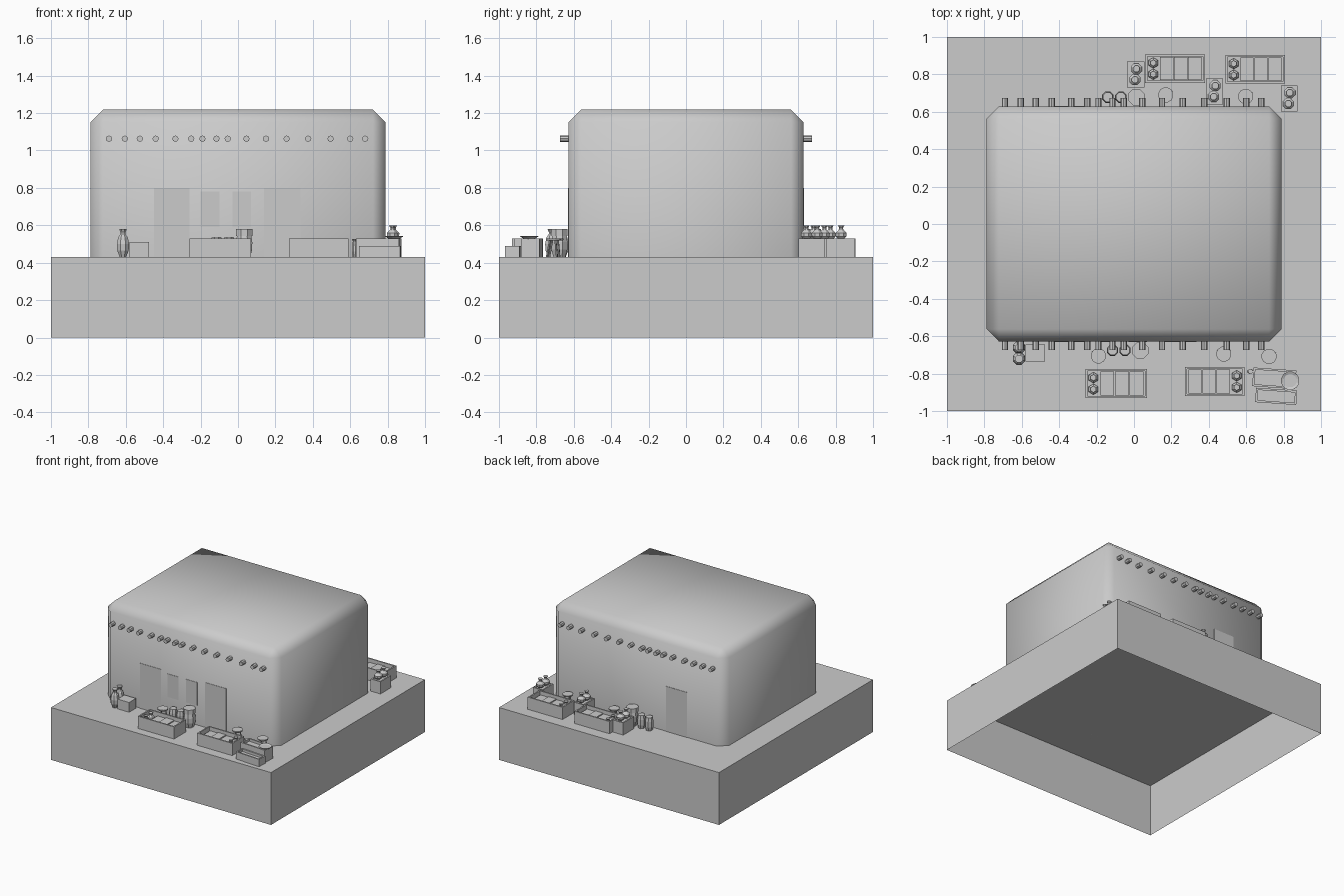
import bpy, bmesh, math
from mathutils import Matrix, Vector

if "Cube" in bpy.data.objects:
    bpy.data.objects.remove(bpy.data.objects["Cube"])

G = 0.43  # ground level on top of the plinth


def finish(name, bm, smooth=False):
    bmesh.ops.recalc_face_normals(bm, faces=bm.faces[:])
    me = bpy.data.meshes.new(name)
    bm.to_mesh(me)
    bm.free()
    for p in me.polygons:
        p.use_smooth = smooth
    ob = bpy.data.objects.new(name, me)
    bpy.context.collection.objects.link(ob)
    return ob


def add_box(bm, x0, x1, y0, y1, z0, z1):
    m = Matrix.Translation(((x0 + x1) / 2, (y0 + y1) / 2, (z0 + z1) / 2))
    m = m @ Matrix.Diagonal((x1 - x0, y1 - y0, z1 - z0, 1))
    return bmesh.ops.create_cube(bm, size=1, matrix=m)["verts"]


def lathe(name, profile, x, y, z, n=8):
    bm = bmesh.new()
    rings = []
    for r, h in profile:
        rings.append([bm.verts.new((x + r * math.cos(2 * math.pi * (i + .5) / n),
                                    y + r * math.sin(2 * math.pi * (i + .5) / n),
                                    z + h)) for i in range(n)])
    for a, b in zip(rings, rings[1:]):
        for i in range(n):
            bm.faces.new((a[i], a[(i + 1) % n], b[(i + 1) % n], b[i]))
    bm.faces.new(rings[0])
    bm.faces.new(rings[-1])
    return finish(name, bm)


def open_shell(name, size, z0, z1, cut, smooth):
    # box without its floor, optionally chamfered on sides and top
    bm = bmesh.new()
    add_box(bm, -size[0], size[0], -size[1], size[1], z0, z1)
    if cut:
        edges = [e for e in bm.edges if max(v.co.z for v in e.verts) > z1 - .001]
        bmesh.ops.bevel(bm, geom=edges, offset=cut, segments=1, affect='EDGES', profile=.5)
    low = [f for f in bm.faces if all(v.co.z < z0 + .001 for v in f.verts)]
    bmesh.ops.delete(bm, geom=low, context='FACES')
    return finish(name, bm, smooth)


# Plinth and adobe building
open_shell("plinth", (1, 1), 0, G, 0, False)
open_shell("adobe_building", (.788, .628), G, 1.218, .066, True)

# Roof beams poking out of the front and back walls
beam_x = [-.69, -.605, -.525, -.44, -.335, -.25, -.19, -.115,
          -.055, .045, .15, .26, .375, .495, .6, .68]
bm = bmesh.new()
for x in beam_x:
    m = Matrix.Translation((x, 0, 1.063)) @ Matrix.Rotation(math.pi / 2, 4, 'X')
    bmesh.ops.create_cone(bm, cap_ends=True, segments=8, radius1=.017,
                          radius2=.017, depth=1.345, matrix=m)
finish("roof_beams", bm)

# Doors and windows: thin panels on the walls
for name, x0, x1, z0, z1, side in [
        ("left_door", -.45, -.26, G, .8, -1), ("right_door", .14, .335, G, .8, -1),
        ("left_window", -.2, -.1, .59, .78, -1), ("right_window", -.03, .07, .59, .78, -1),
        ("back_door", -.45, -.26, G, .8, 1)]:
    bm = bmesh.new()
    y = side * .628
    add_box(bm, x0, x1, y - .003, y + .003, z0, z1)
    panel = finish(name, bm)
    mat = bpy.data.materials.new(name + "_shade")
    mat.diffuse_color = (.55, .55, .55, 1)
    mat.use_nodes = True
    mat.node_tree.nodes["Principled BSDF"].inputs["Base Color"].default_value = mat.diffuse_color
    panel.data.materials.append(mat)

# Pottery profiles (radius, height)
VASE = [(.018, 0), (.033, .035), (.036, .07), (.028, .105), (.015, .122), (.014, .132), (.022, .15)]
POT = [(.016, 0), (.031, .015), (.032, .032), (.014, .05), (.011, .06), (.019, .073)]
DRUM = [(.026, 0), (.033, .03), (.033, .075), (.027, .108)]
BIG_DRUM = [(.034, 0), (.046, .04), (.047, .08), (.042, .112), (.047, .114), (.047, .15)]


def crate(name, x0, x1, y0, y1, top, floor):
    # four walls, raised floor
    t = .011
    bm = bmesh.new()
    add_box(bm, x0, x1, y0, y0 + t, G, top)
    add_box(bm, x0, x1, y1 - t, y1, G, top)
    add_box(bm, x0, x0 + t, y0 + t, y1 - t, G, top)
    add_box(bm, x1 - t, x1, y0 + t, y1 - t, G, top)
    add_box(bm, x0 + t, x1 - t, y0 + t, y1 - t, G, floor)
    return finish(name, bm)


def goods_crate(name, x0, x1, y0, y1, pots_left):
    # long crate: two pots at one end, three flat goods beside them
    crate(name, x0, x1, y0, y1, .53, .468)
    s = 1 if pots_left else -1
    start = x0 if pots_left else x1
    for k in (.3, .7):
        lathe(name + "_pot", [(r * .9, h * .85) for r, h in POT],
              start + s * .043, y0 + (y1 - y0) * k, .468, 6)
    bm = bmesh.new()
    w = (x1 - x0 - .095) / 3
    for i in range(3):
        a = start + s * (.08 + i * w)
        b = a + s * (w - .004)
        add_box(bm, min(a, b), max(a, b), y0 + .014, y1 - .014, .468, .50 + .006 * (i % 2))
    finish(name + "_goods", bm)


def pot_crate(name, x0, x1, y0, y1):
    # small crate with two pots standing proud
    crate(name, x0, x1, y0, y1, .53, .524)
    for k, d in ((.3, -.004), (.72, .004)):
        lathe(name + "_pot", POT, (x0 + x1) / 2 + d, y0 + (y1 - y0) * k, .526)


def stool(name, x, y, top=.53):
    # round seat on three splayed legs
    lathe(name + "_seat", [(.038, 0), (.041, .004), (.041, .012)], x, y, top - .012, 12)
    bm = bmesh.new()
    for i in range(3):
        a = 2 * math.pi * i / 3 + .5
        d = Vector((math.cos(a), math.sin(a), 0))
        hi = Vector((x, y, top - .01)) + d * .02
        lo = Vector((x, y, G)) + d * .036
        v = hi - lo
        m = Matrix.Translation((hi + lo) / 2) @ v.to_track_quat('Z', 'Y').to_matrix().to_4x4()
        bmesh.ops.create_cone(bm, cap_ends=True, segments=6, radius1=.005, radius2=.005,
                              depth=v.length, matrix=m)
    finish(name + "_legs", bm)


# Front market goods
goods_crate("front_crate_left", -.26, .07, -.93, -.775, True)
goods_crate("front_crate_right", .272, .592, -.92, -.765, False)
lathe("tall_vase", VASE, -.615, -.66, G)
lathe("tall_vase", VASE, -.615, -.72, G)
bm = bmesh.new()
add_box(bm, -.58, -.475, -.735, -.645, G, .51)
finish("small_box", bm)

# Two tilted crates with a tray at the front right corner
for name, x0, x1, y0, y1, top in [("corner_crate", .635, .865, -.875, -.775, .53),
                                  ("corner_low_crate", .65, .87, -.96, -.883, .49)]:
    ob = crate(name, x0, x1, y0, y1, top, top - .02)
    c = Vector(((x0 + x1) / 2, (y0 + y1) / 2, 0))
    ob.data.transform(Matrix.Translation(c) @ Matrix.Rotation(math.radians(-4), 4, 'Z')
                      @ Matrix.Translation(-c))
lathe("corner_tray", [(.03, 0), (.05, .012), (.05, .016), (.036, .01)], .835, -.838, .528, 12)
lathe("slim_jar", [(.01, 0), (.015, .03), (.012, .07), (.008, .085), (.014, .097)], .622, -.788, G)

# Stools and drums along both walls
for i, (x, y) in enumerate([(-.19, -.705), (.48, -.695), (.722, -.708), (.17, .69), (.597, .682)]):
    stool("stool_%d" % (i + 1), x, y)
for x, y in [(-.115, -.675), (-.048, -.675), (-.14, .678), (-.07, .678)]:
    lathe("drum", DRUM, x, y, G)
for x, y in [(.033, -.677), (.012, .678)]:
    lathe("big_drum", BIG_DRUM, x, y, G)

# Back market goods
goods_crate("back_crate_left", .06, .38, .755, .907, True)
goods_crate("back_crate_right", .49, .807, .75, .903, True)
pot_crate("back_pot_crate_1", -.037, .055, .73, .868)
pot_crate("back_pot_crate_2", .385, .475, .64, .778)
pot_crate("back_pot_crate_3", .785, .873, .602, .74)
